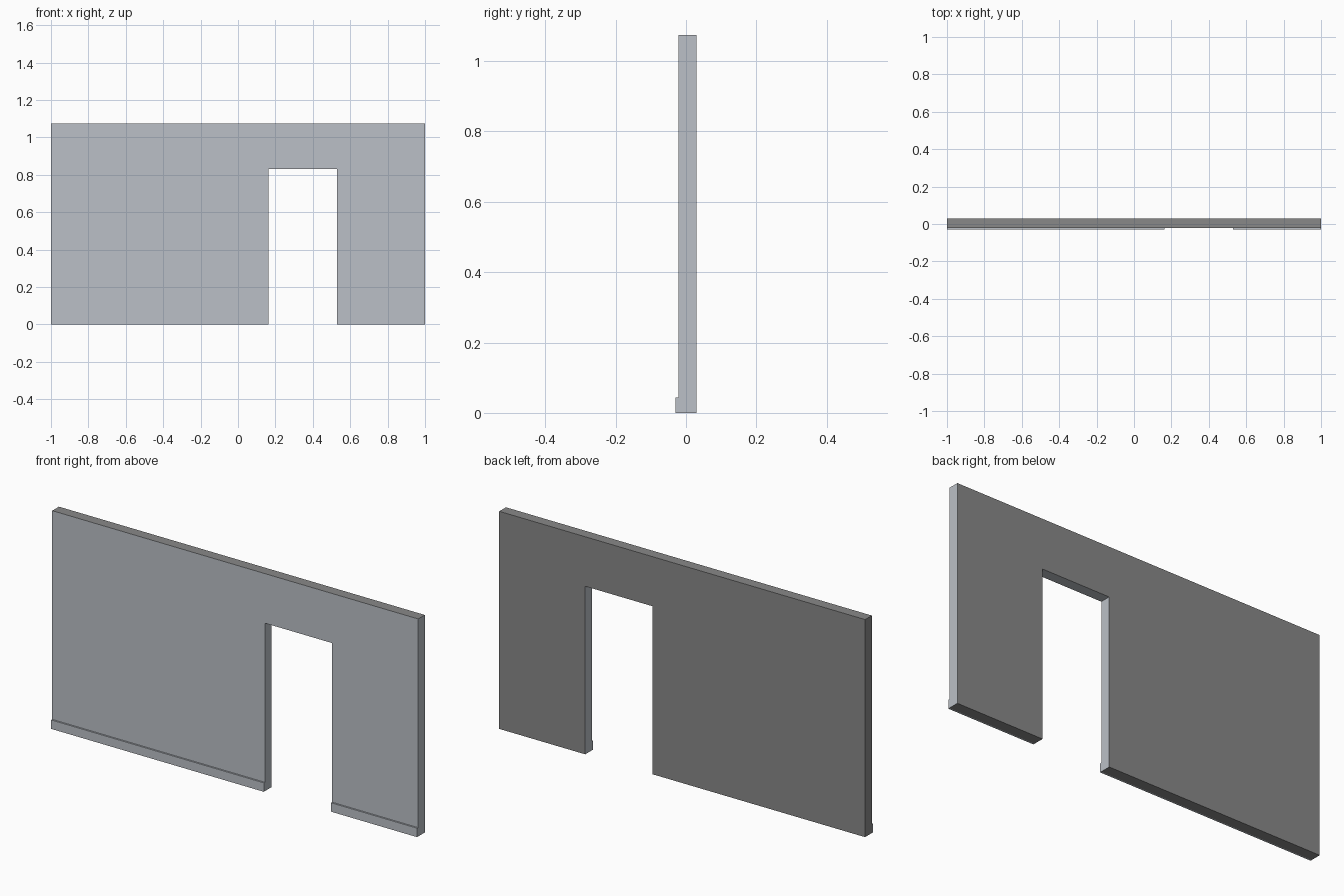
import bpy, bmesh

if "Cube" in bpy.data.objects:
    bpy.data.objects.remove(bpy.data.objects["Cube"])

# Main dimensions
HALF, TOP = 1.0, 1.075
DOOR_L, DOOR_R, DOOR_TOP = 0.162, 0.53, 0.83
FRONT, BACK = -0.022, 0.03
SKIRT_FRONT, SKIRT_TOP = -0.03, 0.044


def material(name, colour):
    m = bpy.data.materials.new(name)
    m.diffuse_color = (*colour, 1.0)
    m.use_nodes = True
    m.node_tree.nodes["Principled BSDF"].inputs["Base Color"].default_value = m.diffuse_color
    return m


PAINT = material("pale_blue_grey_paint", (0.50, 0.53, 0.57))
RAW = material("mid_grey_plaster", (0.25, 0.25, 0.25))


def extrude_outline(name, outline, y0, y1, mats, rule=None):
    """Extrude an x/z outline from y0 to y1; rule picks each face's material."""
    bm = bmesh.new()
    face = bm.faces.new([bm.verts.new((x, y0, z)) for x, z in outline])
    new = bmesh.ops.extrude_face_region(bm, geom=[face], use_keep_orig=True)["geom"]
    bmesh.ops.translate(bm, vec=(0, y1 - y0, 0),
                        verts=[g for g in new if isinstance(g, bmesh.types.BMVert)])
    bmesh.ops.recalc_face_normals(bm, faces=bm.faces)
    bm.normal_update()
    if rule:
        for f in bm.faces:
            f.material_index = rule(f.normal, f.calc_center_median())
    mesh = bpy.data.meshes.new(name)
    bm.to_mesh(mesh)
    bm.free()
    for m in mats:
        mesh.materials.append(m)
    obj = bpy.data.objects.new(name, mesh)
    bpy.context.collection.objects.link(obj)
    return obj


def wall_rule(n, c):
    """Back, top, underside and left end are unpainted; the rest is painted."""
    raw = (n.y > 0.5 or c.z > TOP - 0.01 and n.z > 0.5
           or c.z < 0.01 and n.z < -0.5 or c.x < -HALF + 0.01)
    return 1 if raw else 0


# Wall panel with doorway
extrude_outline("wall", [(-HALF, 0), (DOOR_L, 0), (DOOR_L, DOOR_TOP), (DOOR_R, DOOR_TOP),
                         (DOOR_R, 0), (HALF, 0), (HALF, TOP), (-HALF, TOP)],
                FRONT, BACK, [PAINT, RAW], wall_rule)

# Skirting boards on either side of the doorway
for name, x0, x1 in (("skirting_left", -HALF, DOOR_L), ("skirting_right", DOOR_R, HALF)):
    extrude_outline(name, [(x0, 0), (x1, 0), (x1, SKIRT_TOP), (x0, SKIRT_TOP)],
                    SKIRT_FRONT, FRONT, [PAINT])
